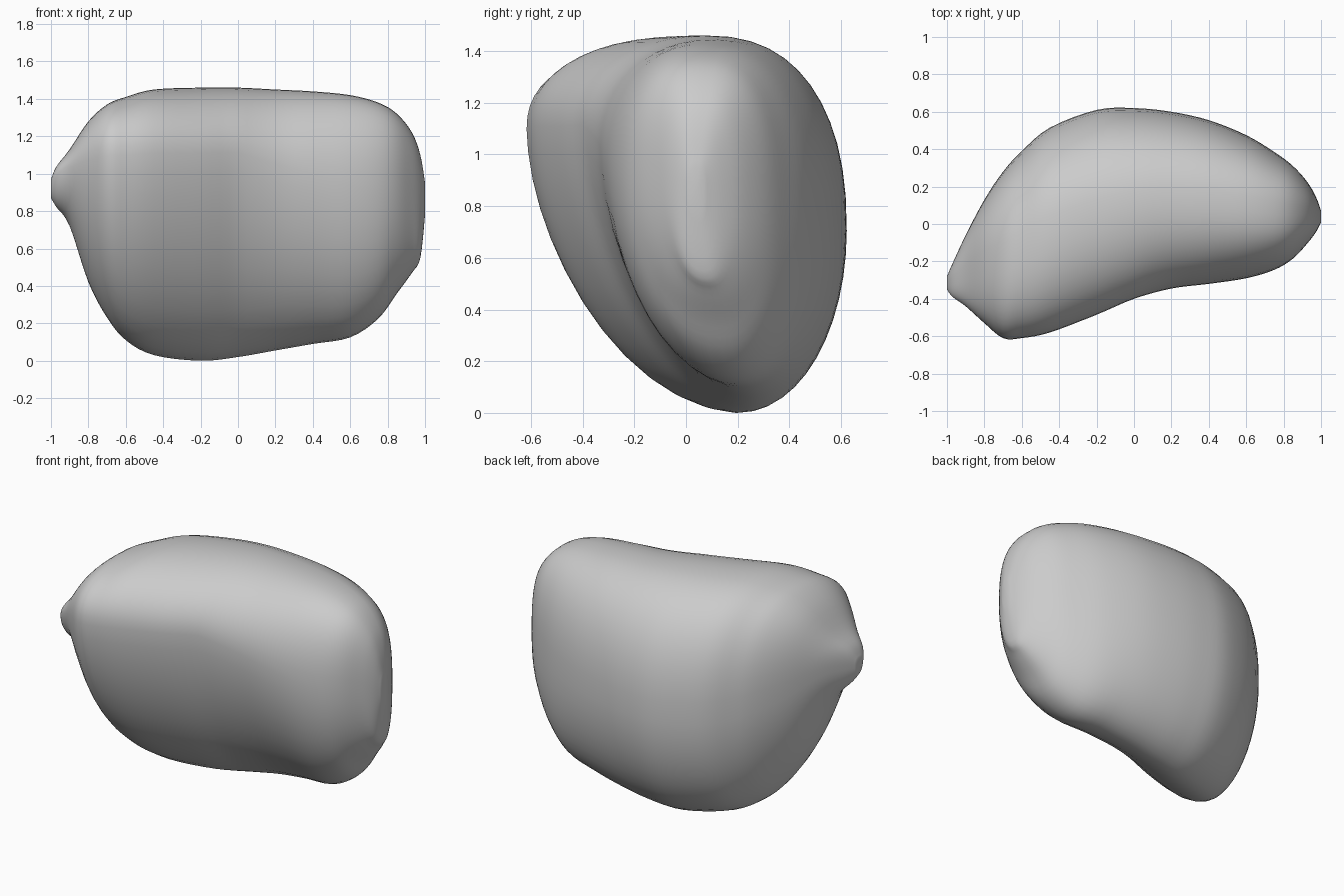
import bpy
import bmesh
import math
from mathutils import Vector

if "Cube" in bpy.data.objects:
    bpy.data.objects.remove(bpy.data.objects["Cube"])

RING = 48     # points around each cross-section
STEPS = 4     # rings between two stations

# Stations along the stone: x, front y, back y, bottom z, top z
STATIONS = [
    (-1.0, -.35, -.28, .87, .97),
    (-.97, -.39, -.21, .82, 1.04),
    (-.9, -.44, -.06, .72, 1.13),
    (-.8, -.53, .13, .42, 1.28),
    (-.7, -.61, .28, .23, 1.37),
    (-.6, -.61, .39, .11, 1.41),
    (-.45, -.58, .515, .03, 1.45),
    (-.2, -.485, .61, 0, 1.46),
    (0, -.4, .62, .02, 1.46),
    (.2, -.345, .6, .055, 1.45),
    (.4, -.32, .555, .09, 1.44),
    (.6, -.29, .475, .125, 1.42),
    (.75, -.245, .385, .225, 1.38),
    (.85, -.185, .31, .36, 1.32),
    (.93, -.1, .22, .47, 1.22),
    (.975, -.04, .14, .55, 1.1),
    (1.0, .01, .07, .78, .95),
]


def mix(a, b, t):
    return a + (b - a) * t


def spline(a, b, c, d, t):
    """Catmull-Rom value between b and c."""
    return b + .5 * t * (c - a + t * (2 * a - 5 * b + 4 * c - d + t * (3 * (b - c) + d - a)))


def section(x, front, back, low, high):
    """Leaning egg made of four quarter arcs that share their end points."""
    crest_y = mix(front, back, .47)
    keel_y = mix(front, back, .62)
    front_z = mix(low, high, .76 - .22 * max(x, 0))
    back_z = mix(low, high, .48)
    points = []
    for i in range(RING):
        angle = math.tau * i / RING
        c, s = math.cos(angle), math.sin(angle)
        cy = crest_y if s >= 0 else keel_y
        cz = back_z if c >= 0 else front_z
        # The arcs get fuller towards the ends
        if s >= 0:
            power = (2.35 if c >= 0 else 2.1) + .5 * x * x
        else:
            power = (2 if c >= 0 else 1.72) + .5 * max(x, 0) ** 2
        ry = back - cy if c >= 0 else cy - front
        rz = high - cz if s >= 0 else cz - low
        y = cy + math.copysign(abs(c) ** (2 / power), c) * ry
        z = cz + math.copysign(abs(s) ** (2 / power), s) * rz
        points.append(Vector((x, y, z)))
    return points


# Smoothly interpolated cross-sections
sections = []
last = len(STATIONS) - 1
for k in range(last):
    near = [STATIONS[min(max(k + o, 0), last)] for o in (-1, 0, 1, 2)]
    for step in range(STEPS):
        sections.append(section(*[spline(*v, step / STEPS) for v in zip(*near)]))
sections.append(section(*STATIONS[-1]))

# Skin the sections and close both ends
bm = bmesh.new()
rings = [[bm.verts.new(p) for p in pts] for pts in sections]
for a, b in zip(rings, rings[1:]):
    for i in range(RING):
        j = (i + 1) % RING
        bm.faces.new((a[i], a[j], b[j], b[i]))
for ring in (rings[0], rings[-1]):
    tip = bm.verts.new(sum((v.co for v in ring), Vector()) / RING)
    for i in range(RING):
        bm.faces.new((ring[i], ring[(i + 1) % RING], tip))
bmesh.ops.recalc_face_normals(bm, faces=bm.faces)
for face in bm.faces:
    face.smooth = True

mesh = bpy.data.meshes.new("stone_body")
bm.to_mesh(mesh)
bm.free()
stone = bpy.data.objects.new("stone_body", mesh)
bpy.context.collection.objects.link(stone)

# Plain grey surface
grey = bpy.data.materials.new("stone_grey")
grey.use_nodes = True
colour = (.6, .6, .6, 1)
grey.diffuse_color = colour
shader = grey.node_tree.nodes["Principled BSDF"]
shader.inputs["Base Color"].default_value = colour
shader.inputs["Roughness"].default_value = .8
mesh.materials.append(grey)
